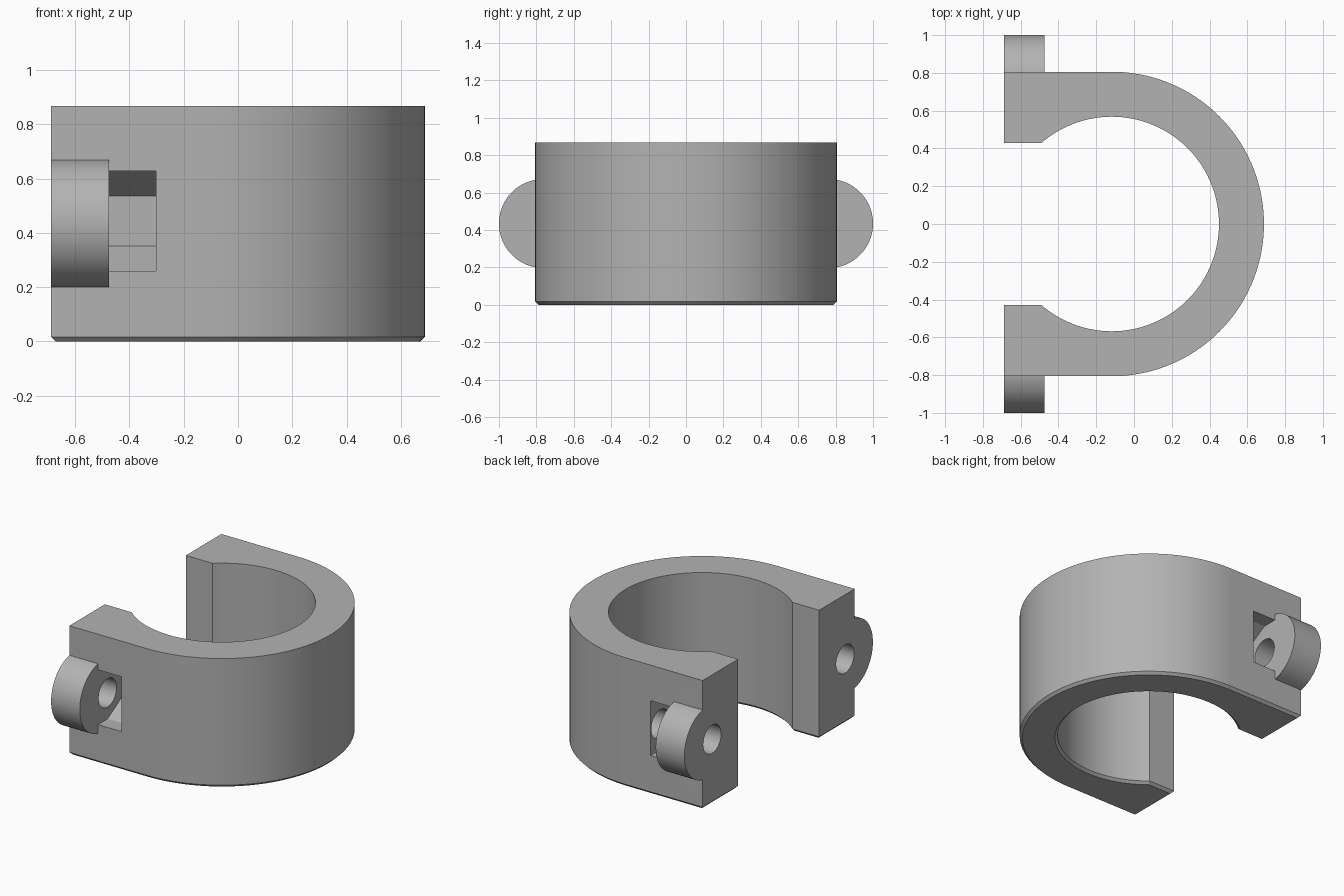
import bpy, bmesh, math

cube = bpy.data.objects.get("Cube")
if cube:
    bpy.data.objects.remove(cube, do_unlink=True)

# Main dimensions
END_X, CX = -0.688, -0.118
R_OUT, R_IN, JAW_Y, HEIGHT = 0.806, 0.568, 0.43, 0.867
LUG_X, POCKET_X = -0.475, -0.302
BOLT_Y, BOLT_Z = 0.705, 0.435

grey = bpy.data.materials.new("plain grey")
grey.use_nodes = True
colour = (0.45, 0.45, 0.45, 1)
grey.diffuse_color = colour
grey.node_tree.nodes["Principled BSDF"].inputs["Base Color"].default_value = colour


def prism(name, points, depth, chamfer=0):
    """Extrude a closed 3D outline along depth, optionally chamfering its base."""
    bm = bmesh.new()
    base = bm.faces.new([bm.verts.new(p) for p in points])
    top = bmesh.ops.extrude_face_region(bm, geom=[base], use_keep_orig=True)
    moved = [v for v in top["geom"] if isinstance(v, bmesh.types.BMVert)]
    bmesh.ops.translate(bm, verts=moved, vec=depth)
    bmesh.ops.recalc_face_normals(bm, faces=bm.faces)
    if chamfer:
        edges = [e for e in bm.edges if all(v.co.z < 0.001 for v in e.verts)]
        bmesh.ops.bevel(bm, geom=edges, offset=chamfer, segments=1,
                        affect='EDGES', profile=0.5)
    mesh = bpy.data.meshes.new(name)
    bm.to_mesh(mesh)
    bm.free()
    mesh.materials.append(grey)
    obj = bpy.data.objects.new(name, mesh)
    bpy.context.collection.objects.link(obj)
    return obj


def arc(cx, cy, r, start, end, n):
    steps = [start + (end - start) * i / n for i in range(n + 1)]
    return [(cx + r * math.cos(a), cy + r * math.sin(a)) for a in steps]


def along_x(name, outline, x0, x1):
    return prism(name, [(x0, y, z) for y, z in outline], (x1 - x0, 0, 0))


def combine(target, tool, operation):
    bpy.context.view_layer.objects.active = target
    mod = target.modifiers.new(operation.lower(), 'BOOLEAN')
    mod.operation, mod.solver, mod.object = operation, 'EXACT', tool
    bpy.ops.object.modifier_apply(modifier=mod.name)
    bpy.data.objects.remove(tool, do_unlink=True)


# Horseshoe body: round outside, round bore, flat jaws
gap = math.pi - math.asin(JAW_Y / R_IN)
outline = [(END_X, -JAW_Y), (END_X, -R_OUT)]
outline += arc(CX, 0, R_OUT, -math.pi / 2, math.pi / 2, 96)
outline += [(END_X, R_OUT), (END_X, JAW_Y)]
outline += arc(CX, 0, R_IN, gap, -gap, 96)
clamp = prism("clamp_body", [(x, y, 0) for x, y in outline], (0, 0, HEIGHT), 0.017)

# Nut pocket, rounded lug and blind bolt hole on each jaw
R_NUT, NUT_Z = 0.184, 0.444
flat = R_NUT * math.cos(math.pi / 6)
for s in (-1, 1):
    half = [(0.9, R_NUT), (BOLT_Y, R_NUT), (BOLT_Y - flat, R_NUT / 2)]
    nut = half + [(y, -z) for y, z in reversed(half)]
    pocket = along_x("nut_pocket", [(s * y, NUT_Z + z) for y, z in nut],
                     LUG_X, POCKET_X)
    combine(clamp, pocket, 'DIFFERENCE')
    lug = along_x("lug", arc(s * 0.762, BOLT_Z, 0.238, 0, math.tau, 64)[:-1],
                  END_X, LUG_X)
    combine(clamp, lug, 'UNION')
    hole = along_x("bolt_hole", arc(s * BOLT_Y, BOLT_Z, 0.095, 0, math.tau, 48)[:-1],
                   END_X - 0.1, CX)
    combine(clamp, hole, 'DIFFERENCE')

# Smooth round walls, keep hard edges
bpy.ops.object.select_all(action='DESELECT')
clamp.select_set(True)
bpy.context.view_layer.objects.active = clamp
bpy.ops.object.shade_smooth_by_angle(angle=math.radians(25))
